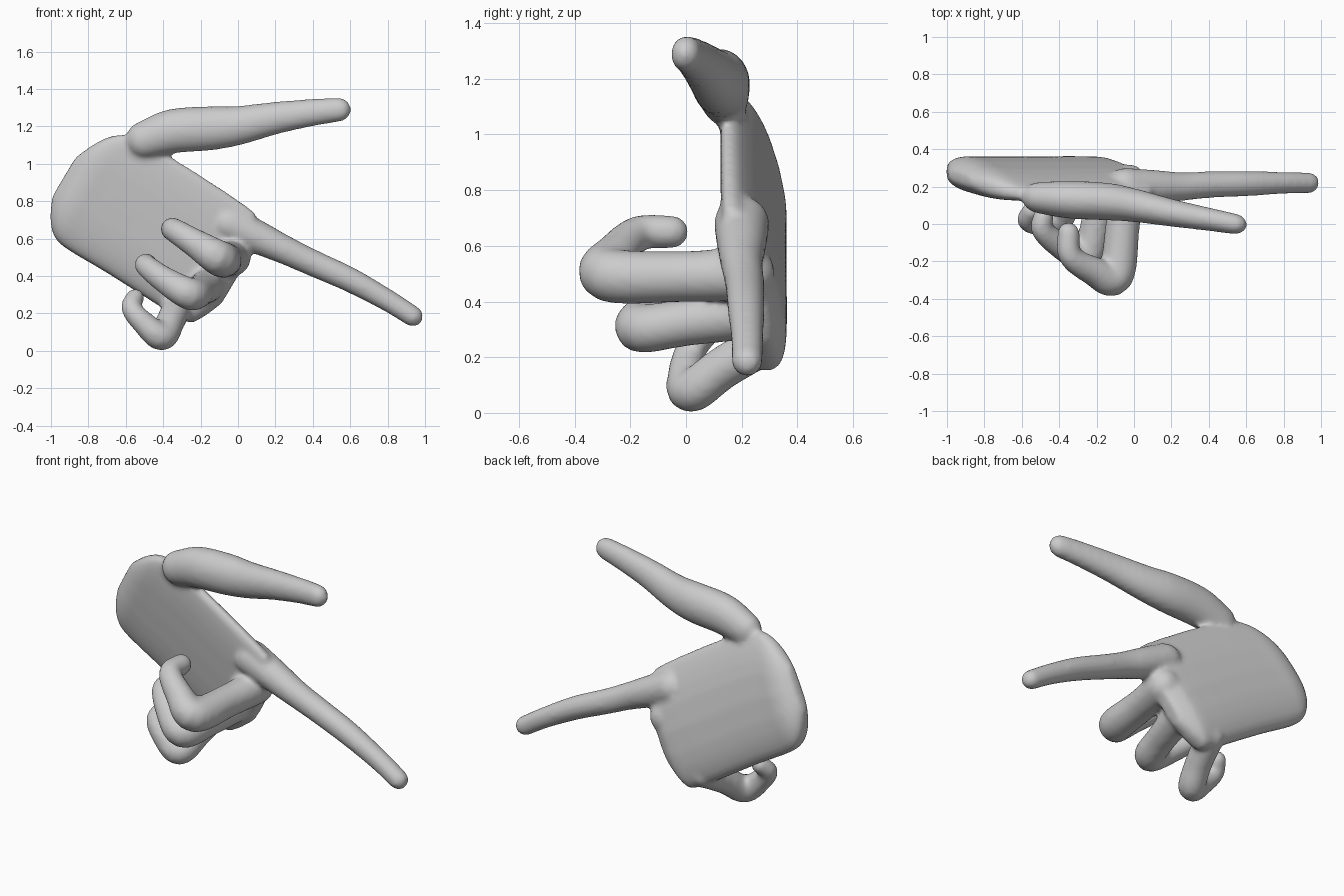
import bpy, bmesh, math
from mathutils import Vector

cube = bpy.data.objects.get("Cube")
if cube:
    bpy.data.objects.remove(cube, do_unlink=True)

skin = bpy.data.materials.new("plain grey")
skin.use_nodes = True
GREY = (0.6, 0.6, 0.6, 1)
skin.diffuse_color = GREY
skin.node_tree.nodes["Principled BSDF"].inputs["Base Color"].default_value = GREY

SIDES = 28
bm = bmesh.new()


def loft(rings):
    """Skin a list of closed rings and cap both ends."""
    loops = [[bm.verts.new(p) for p in ring] for ring in rings]
    faces = [bm.faces.new(loops[0]), bm.faces.new(loops[-1][::-1])]
    for a, b in zip(loops, loops[1:]):
        for i in range(SIDES):
            j = (i + 1) % SIDES
            faces.append(bm.faces.new((a[i], b[i], b[j], a[j])))
    bmesh.ops.recalc_face_normals(bm, faces=faces)


def spline(points, steps=6):
    """Catmull-Rom samples through points of any size."""
    pts = [Vector(p) for p in points]
    pts = [2 * pts[0] - pts[1]] + pts + [2 * pts[-1] - pts[-2]]
    out = []
    for a, b, c, d in zip(pts, pts[1:], pts[2:], pts[3:]):
        for s in range(steps):
            t = s / steps
            out.append(0.5 * (2 * b + (c - a) * t + (2 * a - 5 * b + 4 * c - d) * t * t
                              + (3 * b - a - 3 * c + d) * t ** 3))
    return out + [pts[-2]]


def finger(points, flat=1.0):
    """Sweep a round section along x, y, z, radius points with domed ends."""
    path = spline(points)
    centres = [p.xyz for p in path]
    first = (centres[0] - centres[1]).normalized()
    last = (centres[-1] - centres[-2]).normalized()
    arcs = [math.radians(a) for a in (82, 65, 45, 22)]
    sections = [(centres[0] + first * path[0][3] * math.sin(a), path[0][3] * math.cos(a)) for a in arcs]
    sections += [(c, p[3]) for c, p in zip(centres, path)]
    sections += [(centres[-1] + last * path[-1][3] * math.sin(a), path[-1][3] * math.cos(a))
                 for a in reversed(arcs)]
    rings, side = [], Vector((0.5, 0, 0.86))
    for i, (c, r) in enumerate(sections):
        tangent = (sections[min(i + 1, len(sections) - 1)][0] - sections[max(i - 1, 0)][0]).normalized()
        side = (side - tangent * side.dot(tangent)).normalized()
        across = tangent.cross(side)
        ring = []
        for k in range(SIDES):
            a = math.tau * k / SIDES
            ring.append(c + side * r * math.cos(a) + across * r * flat * math.sin(a))
        rings.append(ring)
    loft(rings)


def palm(stations):
    """Rounded slab: along the hand (t), across it (u), thickness in y."""
    rings = []
    for t, low, high, thick in spline(stations, 3):
        ring = []
        for k in range(SIDES):
            a = math.tau * k / SIDES
            c, s = math.cos(a), math.sin(a)
            u = (low + high) / 2 + (high - low) / 2 * math.copysign(abs(c) ** 0.65, c)
            back, front = 0.375 - 0.34 * u * u, 0.20 - 0.14 * u
            y = (back + front) / 2 + thick * (back - front) / 2 * math.copysign(abs(s) ** 0.65, s)
            ring.append(Vector((0.86 * t + 0.51 * u, y, -0.51 * t + 0.86 * u)))
        rings.append(ring)
    loft(rings)


# palm, from wrist to knuckles
palm([(-1.275, .2, .45, .35), (-1.22, .09, .57, .8), (-1.15, .02, .66, 1), (-1.05, 0, .70, 1),
      (-.81, 0, .71, 1), (-.355, -.01, .69, 1), (-.27, .03, .65, .85), (-.205, .17, .5, .45)])
# thumb
finger([(-.5, .14, 1.13, .1), (-.35, .13, 1.175, .118), (-.15, .12, 1.19, .118), (0, .1, 1.205, .105),
        (.2, .06, 1.245, .087), (.4, .025, 1.275, .073), (.54, 0, 1.29, .065)], 0.85)
# index finger
finger([(-.05, .2, .68, .1), (.1, .2, .61, .09), (.25, .2, .54, .077), (.4, .21, .47, .071),
        (.6, .215, .38, .067), (.8, .22, .27, .059), (.935, .22, .185, .056)])
# middle finger
finger([(-.03, .22, .5, .1), (-.06, 0, .49, .092), (-.1, -.28, .495, .097), (-.22, -.25, .57, .078),
        (-.34, -.17, .645, .064), (-.35, -.05, .65, .06)])
# ring finger
finger([(-.15, .24, .36, .095), (-.2, 0, .325, .085), (-.26, -.17, .305, .087), (-.4, -.11, .385, .07),
        (-.49, -.03, .455, .06), (-.485, .04, .465, .055)])
# little finger
finger([(-.32, .28, .25, .08), (-.36, .13, .16, .077), (-.41, .015, .077, .077), (-.51, 0, .155, .063),
        (-.57, .02, .23, .055), (-.55, .07, .285, .05)])

mesh = bpy.data.meshes.new("hand")
bm.to_mesh(mesh)
bm.free()
hand = bpy.data.objects.new("hand", mesh)
bpy.context.collection.objects.link(hand)
mesh.materials.append(skin)

# fuse the parts into one soft skin
fuse = hand.modifiers.new("fuse", "REMESH")
fuse.mode = "VOXEL"
fuse.voxel_size = 0.014
fuse.use_smooth_shade = True
soften = hand.modifiers.new("soften", "SMOOTH")
soften.factor = 0.5
soften.iterations = 10
